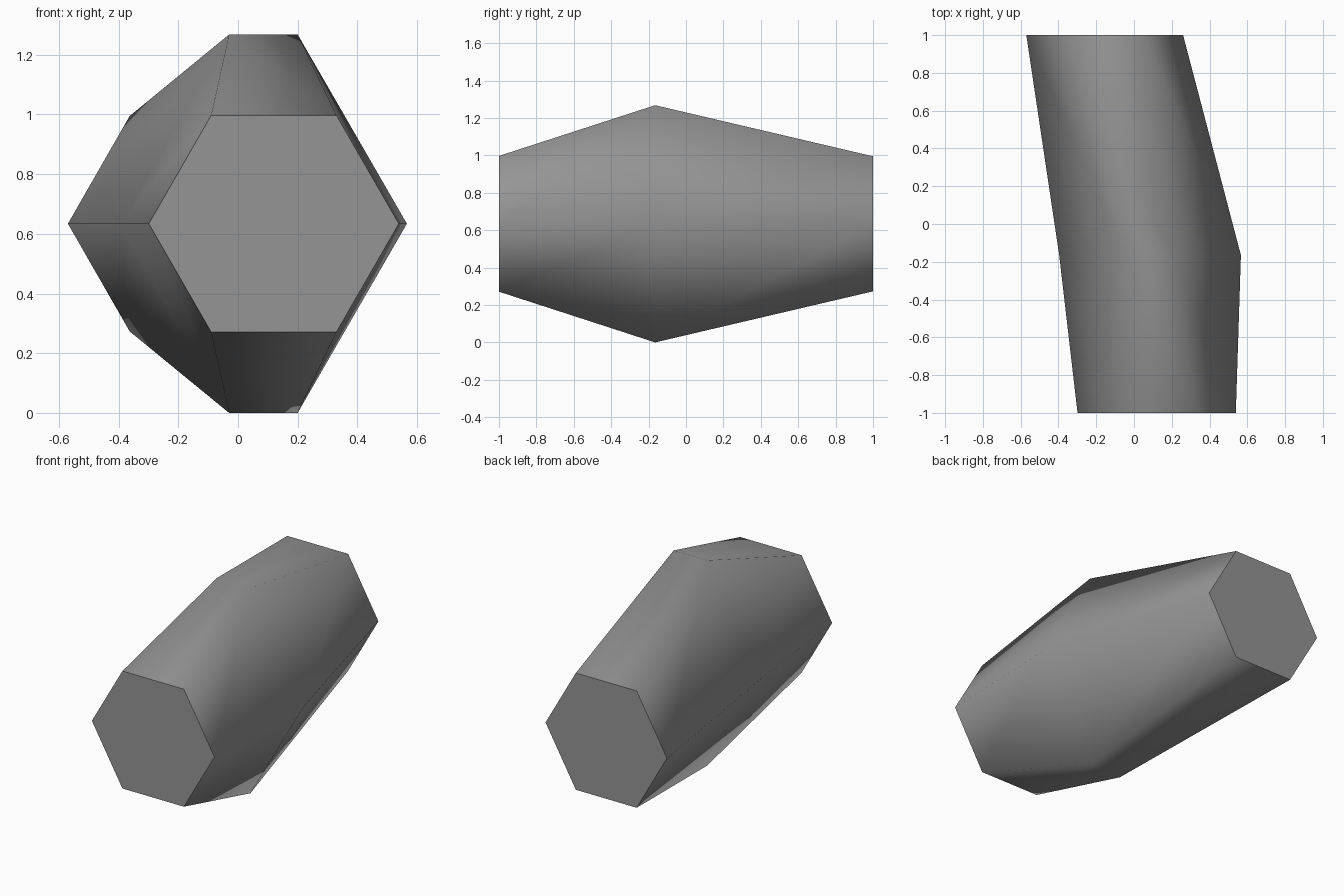
import bpy
import bmesh
from math import radians

old = bpy.data.objects.get("Cube")
if old:
    bpy.data.objects.remove(old, do_unlink=True)

MID_Z = 0.634

# One flat grey
grey = bpy.data.materials.new("stone_grey")
grey.use_nodes = True
colour = (0.3, 0.3, 0.3, 1)
grey.diffuse_color = colour
grey.node_tree.nodes["Principled BSDF"].inputs["Base Color"].default_value = colour


def hexagon(bm, y, centre, half_width, half_flat, half_height):
    """Six-sided ring with points to the sides and flats above and below."""
    outline = [(half_width, 0), (half_flat, half_height), (-half_flat, half_height),
               (-half_width, 0), (-half_flat, -half_height), (half_flat, -half_height)]
    return [bm.verts.new((centre + x, y, MID_Z + z)) for x, z in outline]


# Body: three rings, front end, swollen middle, back end
bm = bmesh.new()
rings = [hexagon(bm, -1, 0.12, 0.419, 0.21, 0.363),
         hexagon(bm, -0.165, 0.085, 0.481, 0.115, MID_Z),
         hexagon(bm, 1, -0.155, 0.415, 0.208, 0.361)]

for a, b in zip(rings, rings[1:]):
    for i in range(6):
        j = (i + 1) % 6
        bm.faces.new((a[i], a[j], b[j], b[i])).smooth = True

# Flat end caps with sharp rims
for ring in (rings[0], rings[-1]):
    cap = bm.faces.new(ring)
    for edge in cap.edges:
        edge.smooth = False

bmesh.ops.recalc_face_normals(bm, faces=bm.faces)
mesh = bpy.data.meshes.new("faceted_body")
bm.to_mesh(mesh)
bm.free()
mesh.materials.append(grey)
body = bpy.data.objects.new("faceted_body", mesh)
bpy.context.collection.objects.link(body)
